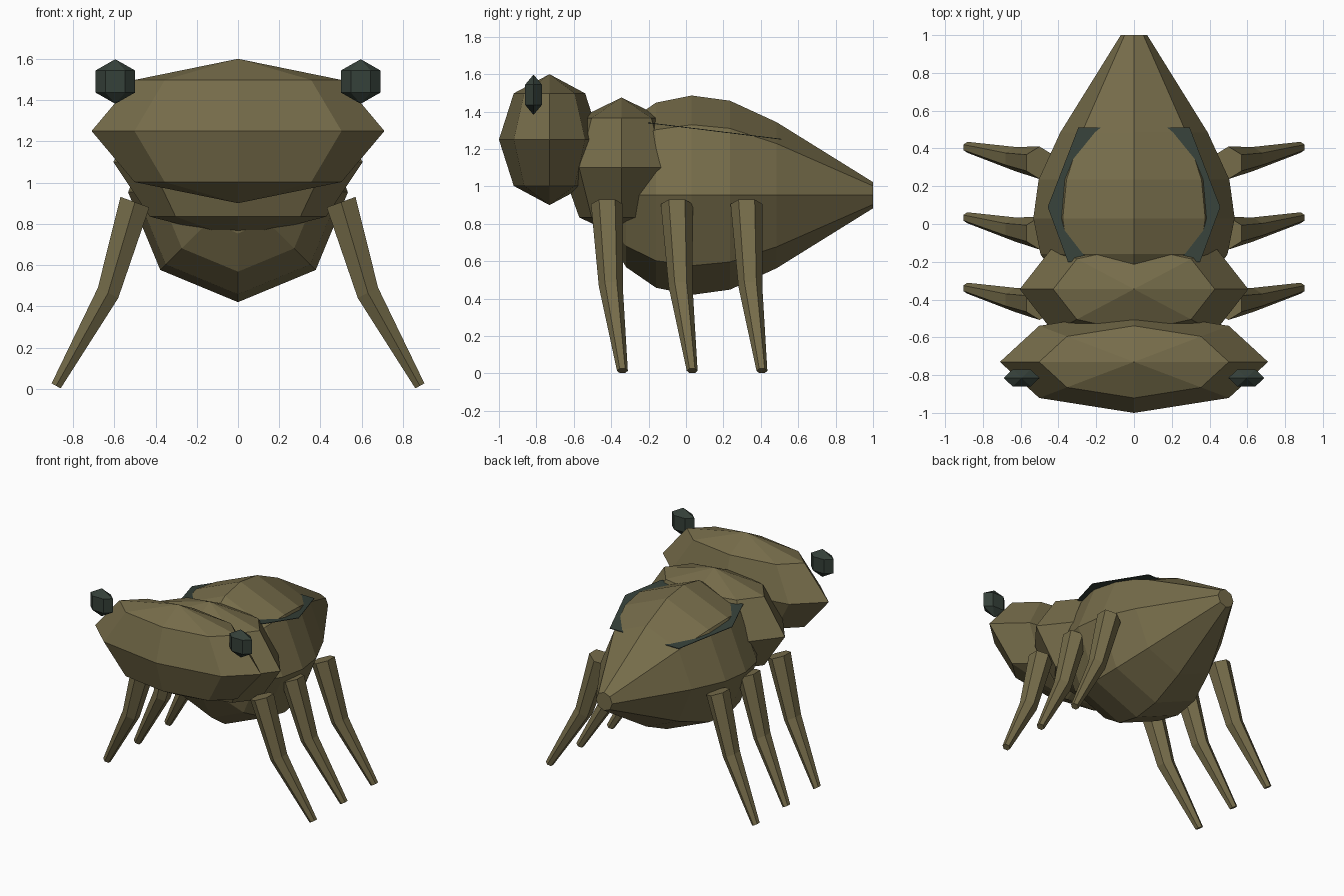
import bpy, bmesh, math
from mathutils import Vector

if "Cube" in bpy.data.objects:
    bpy.data.objects.remove(bpy.data.objects["Cube"])


def material(name, rgb):
    m = bpy.data.materials.new(name)
    m.diffuse_color = (*rgb, 1)
    m.use_nodes = True
    m.node_tree.nodes["Principled BSDF"].inputs["Base Color"].default_value = m.diffuse_color
    return m


OLIVE = material("olive brown", (0.18, 0.15, 0.068))
GREEN = material("dark green", (0.036, 0.052, 0.041))


def loft(name, rings, mat):
    """Join rings of points with quads; a one-point ring is a tip, open ends are capped."""
    bm = bmesh.new()
    loops = [[bm.verts.new(p) for p in ring] for ring in rings]
    for a, b in zip(loops, loops[1:]):
        n = max(len(a), len(b))
        for i in range(n):
            j = (i + 1) % n
            if len(a) == 1:
                bm.faces.new((a[0], b[i], b[j]))
            elif len(b) == 1:
                bm.faces.new((a[i], a[j], b[0]))
            else:
                bm.faces.new((a[i], a[j], b[j], b[i]))
    for end in (loops[0], loops[-1]):
        if len(end) > 2:
            bm.faces.new(end)
    bmesh.ops.recalc_face_normals(bm, faces=bm.faces)
    me = bpy.data.meshes.new(name)
    bm.to_mesh(me)
    bm.free()
    me.materials.append(mat)
    ob = bpy.data.objects.new(name, me)
    bpy.context.collection.objects.link(ob)
    return ob


def ring(centre, u, v, sides):
    """Polygon around a centre, spanned by the half axes u and v."""
    c, u, v = Vector(centre), Vector(u), Vector(v)
    if u.length < 1e-6:
        return [c]
    angles = [math.tau * i / sides for i in range(sides)]
    return [c + u * math.cos(a) + v * math.sin(a) for a in angles]


def ellipsoid(name, centre, radii, sides, bands, mat):
    rx, ry, rz = radii
    rings = []
    for k in range(bands + 1):
        t = math.pi * k / bands
        s = math.sin(t)
        c = Vector(centre) + Vector((0, 0, rz * math.cos(t)))
        rings.append(ring(c, (rx * s, 0, 0), (0, ry * s, 0), sides))
    return loft(name, rings, mat)


# Head and thorax
ellipsoid("head", (0, -0.73, 1.25), (0.71, 0.27, 0.35), 8, 4, OLIVE)
ellipsoid("thorax", (0, -0.345, 1.1), (0.605, 0.32, 0.375), 8, 4, OLIVE)

# Abdomen tapering to a blunt tail
profile = [(-0.47, 0), (-0.43, 0.2), (-0.32, 0.385), (-0.16, 0.495), (0.03, 0.533),
           (0.235, 0.505), (0.485, 0.39), (1.0, 0.07)]
loft("abdomen", [ring((0, y, 0.953), (r, 0, 0), (0, 0, r), 8) for y, r in profile], OLIVE)

# Flat wing sheet, mostly sunk into the abdomen
outline = [(0.35, -0.2), (0.457, 0.09), (0.295, 0.51)]
outline += [(-x, y) for x, y in reversed(outline)]
sheet = [[(x, y, 1.315 - 0.123 * y + dz) for x, y in outline] for dz in (-0.002, 0.002)]
loft("wing_sheet", sheet, GREEN)

# Eyes and three pairs of bent legs: centre x, y, z, radius of each joint
joints = [(0.50, -0.422, 0.905, 0.086), (0.63, -0.402, 0.465, 0.064), (0.882, -0.34, 0.014, 0.029)]
tilts = [(0.94, 0.34), (0.89, 0.45), (0.87, 0.49)]
for side, label in ((1, "right"), (-1, "left")):
    ellipsoid(f"eye_{label}", (side * 0.595, -0.815, 1.49), (0.11, 0.06, 0.108), 6, 3, GREEN)
    for n, place in enumerate(("front", "middle", "rear")):
        rings = [ring((side * x, y + 0.373 * n, z), (0, r, 0), (side * tx * r, 0, tz * r), 6)
                 for (x, y, z, r), (tx, tz) in zip(joints, tilts)]
        loft(f"{place}_leg_{label}", rings, OLIVE)
